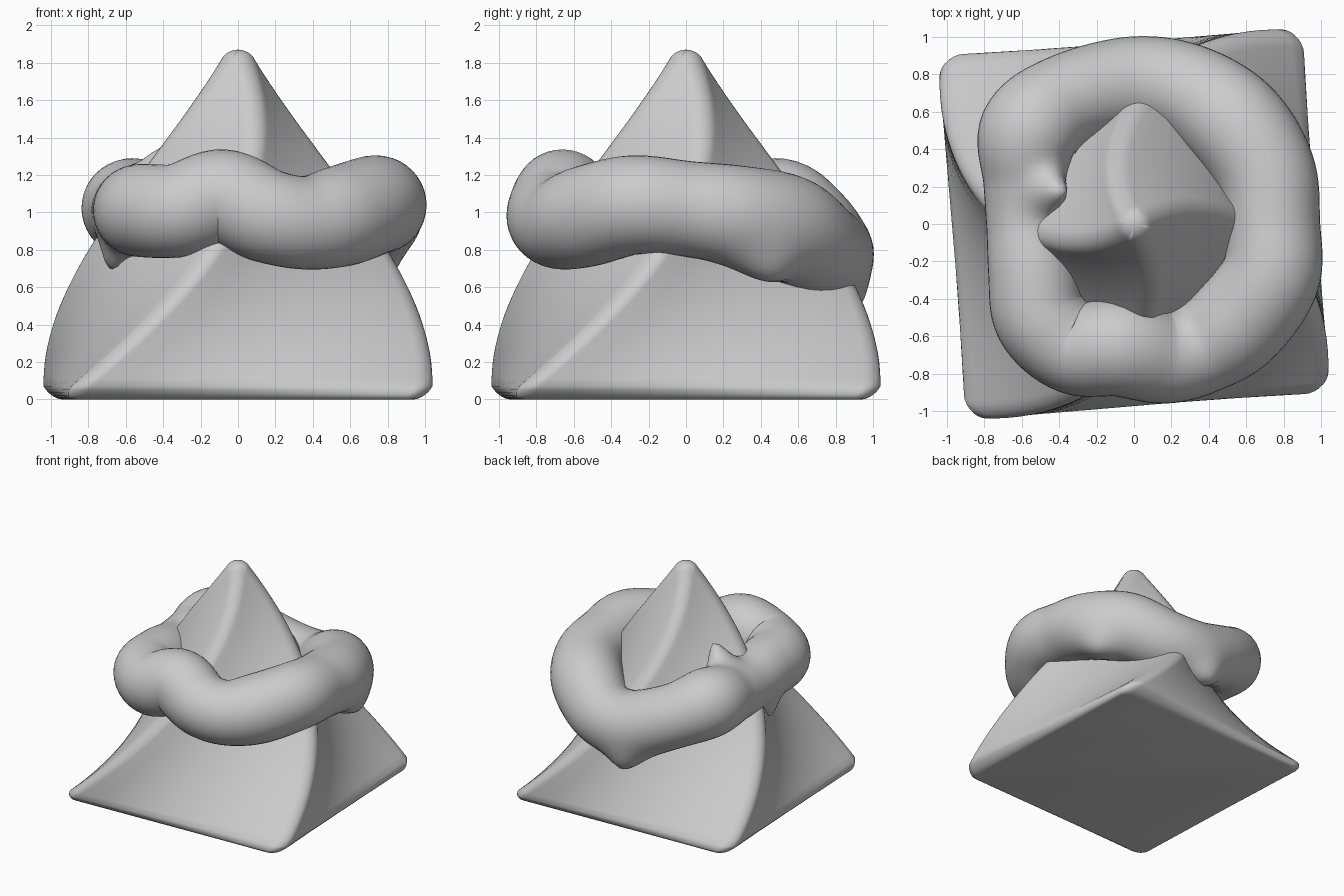
import bpy, math
from mathutils import Vector

if "Cube" in bpy.data.objects:
    bpy.data.objects.remove(bpy.data.objects["Cube"])


def make_mesh(name, verts, faces):
    me = bpy.data.meshes.new(name)
    me.from_pydata(verts, [], faces)
    me.update()
    for p in me.polygons:
        p.use_smooth = True
    ob = bpy.data.objects.new(name, me)
    bpy.context.collection.objects.link(ob)
    return ob


def loft_faces(rows, cols, closed=False):
    faces = []
    for i in range(rows if closed else rows - 1):
        a, b = i * cols, ((i + 1) % rows) * cols
        for j in range(cols):
            k = (j + 1) % cols
            faces.append((a + j, a + k, b + k, b + j))
    return faces


# Twisted pyramid: rounded square sections that shrink and turn with height
def section(half, r, z):
    core = max(half - r, 0.0)
    twist = math.radians(2 + 41 * z)
    pts = []
    corners = [(1, 1), (-1, 1), (-1, -1), (1, -1)]
    for c, (sx, sy) in enumerate(corners):
        nx, ny = corners[(c + 1) % 4]
        for i in range(9):
            a = math.radians(90 * c + 90 * i / 8)
            pts.append((sx * core + r * math.cos(a), sy * core + r * math.sin(a)))
        a = math.radians(90 * (c + 1))
        for i in range(1, 10):
            t = i / 10
            pts.append(((sx + (nx - sx) * t) * core + r * math.cos(a),
                        (sy + (ny - sy) * t) * core + r * math.sin(a)))
    ct, st = math.cos(twist), math.sin(twist)
    return [(x * ct - y * st, x * st + y * ct, z) for x, y in pts]


def half_width(z):
    return 0.965 - 0.504 * (z - 0.08)


rows = []
for i in range(7):                      # rounded foot
    a = math.radians(90 * i / 6)
    inset = 0.06 * (1 - math.sin(a))
    z = 0.07 * (1 - math.cos(a))
    rows.append(section(0.97 - inset, 0.11 - inset, z))
for i in range(1, 41):                  # sloping twisted sides
    z = 0.07 + (1.81 - 0.07) * i / 40
    rows.append(section(half_width(z), 0.11 - 0.02 * i / 40, z))
for i in range(1, 7):                   # rounded tip
    a = math.radians(30 + 59 * i / 6)
    r = 0.104 * math.cos(a)
    rows.append(section(r, r, 1.766 + 0.104 * math.sin(a)))

n = len(rows[0])
faces = loft_faces(len(rows), n)
faces.append(tuple(reversed(range(n))))
faces.append(tuple(range((len(rows) - 1) * n, len(rows) * n)))
pyramid = make_mesh("twisted_pyramid", [v for r in rows for v in r], faces)

# Lumpy ring: closed smooth path of x, y, z, tube radius
path = [
    (0.74, 0.00, 1.02, 0.255), (0.73, -0.28, 1.04, 0.265), (0.55, -0.53, 0.98, 0.27),
    (0.36, -0.66, 0.945, 0.25), (0.16, -0.71, 0.98, 0.25), (-0.08, -0.66, 1.075, 0.262),
    (-0.32, -0.66, 1.01, 0.25), (-0.50, -0.50, 1.01, 0.25), (-0.54, -0.25, 1.01, 0.24),
    (-0.57, 0.00, 0.99, 0.22), (-0.58, 0.22, 1.00, 0.225), (-0.56, 0.49, 1.02, 0.27),
    (-0.36, 0.66, 0.92, 0.25), (-0.02, 0.74, 0.79, 0.26), (0.27, 0.71, 0.80, 0.26),
    (0.53, 0.54, 0.92, 0.28), (0.70, 0.28, 0.98, 0.27),
]


def spline(i, t):
    p = [Vector(path[(i + k) % len(path)]) for k in (-1, 0, 1, 2)]
    return 0.5 * (2 * p[1] + (p[2] - p[0]) * t
                  + (2 * p[0] - 5 * p[1] + 4 * p[2] - p[3]) * t * t
                  + (3 * (p[1] - p[2]) + p[3] - p[0]) * t ** 3)


SIDES, STEPS = 40, 8
samples = [spline(i, s / STEPS) for i in range(len(path)) for s in range(STEPS)]
verts = []
for i, s in enumerate(samples):
    tan = (samples[(i + 3) % len(samples)] - samples[i - 3]).to_3d().normalized()
    out = Vector((0, 0, 1)).cross(tan).normalized()
    up = tan.cross(out)
    for j in range(SIDES):
        a = 2 * math.pi * j / SIDES
        verts.append(s.to_3d() + s.w * (math.cos(a) * out + math.sin(a) * up))

# Local pulls: centre, offset, reach
pulls = [
    ((-0.45, 0.17, 1.19), (0.08, 0.0, 0.17), 0.10),    # inner spike
    ((-0.66, -0.15, 0.78), (-0.03, 0.0, -0.10), 0.09),  # left drip
    ((0.72, 0.42, 0.72), (0.05, 0.03, -0.06), 0.16),    # right underside bulge
    ((-0.05, 0.85, 0.56), (0.0, 0.05, -0.08), 0.14),    # back underside point
]
for centre, offset, reach in pulls:
    for v in verts:
        w = math.exp(-((v - Vector(centre)).length / reach) ** 2)
        v += Vector(offset) * w

ring_faces = [tuple(reversed(f)) for f in loft_faces(len(samples), SIDES, True)]
ring = make_mesh("lumpy_ring", [tuple(v) for v in verts], ring_faces)

# Consistent outward normals
import bmesh
for ob in (pyramid, ring):
    bm = bmesh.new()
    bm.from_mesh(ob.data)
    bmesh.ops.recalc_face_normals(bm, faces=bm.faces)
    bm.to_mesh(ob.data)
    bm.free()
